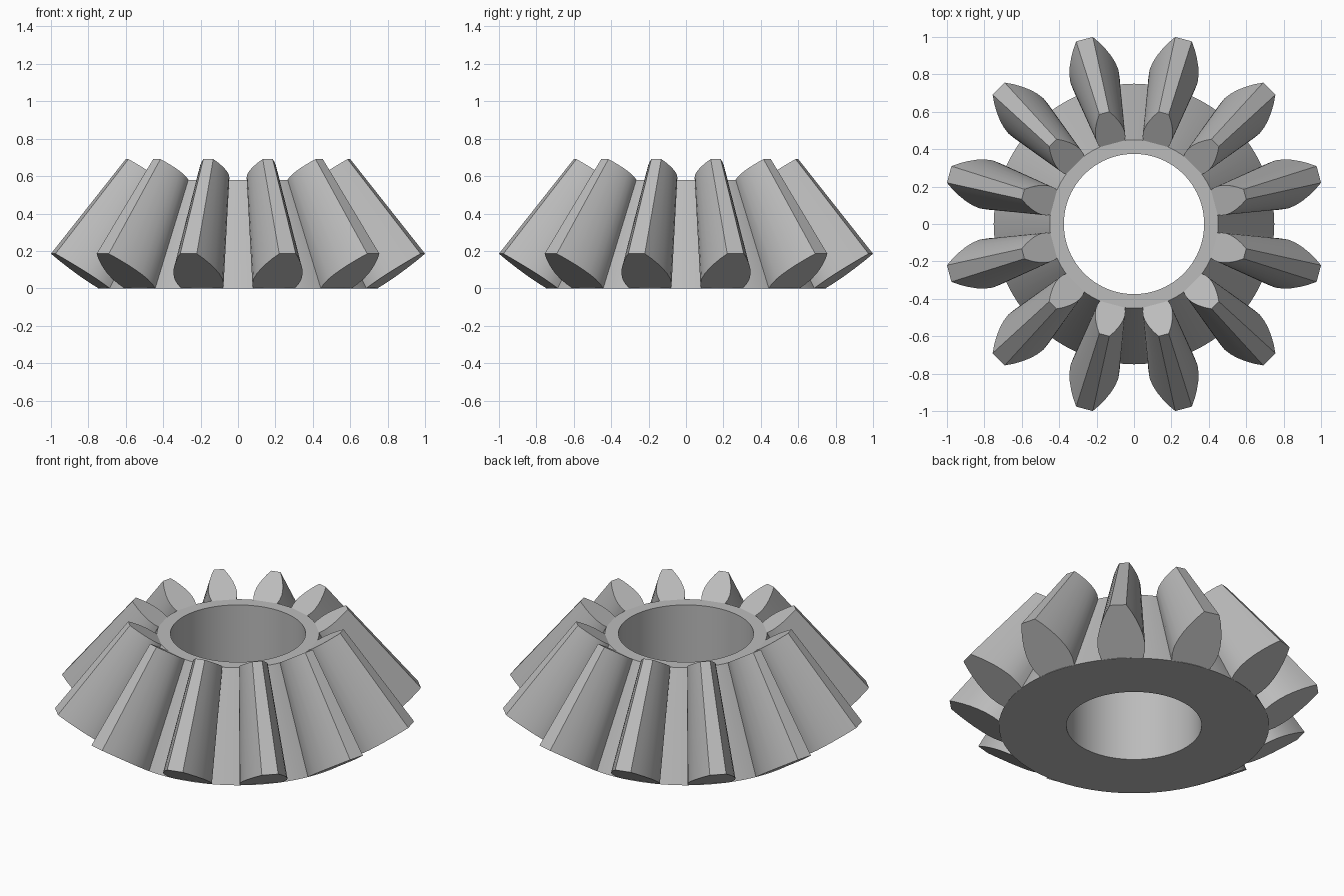
import bpy, bmesh, math
from mathutils import Matrix, Vector

cube = bpy.data.objects.get("Cube")
if cube:
    bpy.data.objects.remove(cube, do_unlink=True)

APEX = Vector((0, 0, 1.45))   # point where all the tooth lines converge
SHRINK = 0.6                  # size of the inner tooth end against the outer
TEETH = 12
SEGMENTS = 96

steel = bpy.data.materials.new("grey_steel")
steel.use_nodes = True
grey = (0.5, 0.5, 0.5, 1)
steel.diffuse_color = grey
steel.node_tree.nodes["Principled BSDF"].inputs["Base Color"].default_value = grey


def finish(bm, name):
    bmesh.ops.recalc_face_normals(bm, faces=bm.faces)
    mesh = bpy.data.meshes.new(name)
    bm.to_mesh(mesh)
    bm.free()
    mesh.materials.append(steel)
    obj = bpy.data.objects.new(name, mesh)
    bpy.context.collection.objects.link(obj)
    bpy.ops.object.select_all(action='DESELECT')
    obj.select_set(True)
    bpy.context.view_layer.objects.active = obj
    bpy.ops.object.shade_smooth_by_angle(angle=math.radians(30))
    return obj


# Hub: tapered ring with a straight bore
bm = bmesh.new()
section = [(0.375, 0), (0.75, 0), (0.45, 0.58), (0.375, 0.58)]
rings = []
for r, z in section:
    rings.append([bm.verts.new((r * math.cos(a), r * math.sin(a), z))
                  for a in (math.tau * i / SEGMENTS for i in range(SEGMENTS))])
for k, ring in enumerate(rings):
    above = rings[(k + 1) % len(rings)]
    for i in range(SEGMENTS):
        j = (i + 1) % SEGMENTS
        bm.faces.new((ring[i], ring[j], above[j], above[i]))
finish(bm, "hub")

# Tooth end profile: height fraction from root to tip, half width
flank = [(0, 0.115), (0.12, 0.128), (0.27, 0.133), (0.42, 0.127),
         (0.57, 0.114), (0.72, 0.095), (0.86, 0.073), (1, 0.046)]
root, tip = Vector((0.741, 0, 0)), Vector((1.023, 0, 0.185))
side = [root.lerp(tip, t) + Vector((0, w, 0)) for t, w in flank]
outline = side + [Vector((p.x, -p.y, p.z)) for p in reversed(side)]

# Teeth: each profile shrinks towards the apex
for n in range(TEETH):
    turn = Matrix.Rotation(math.tau * (n + 0.5) / TEETH, 3, 'Z')
    bm = bmesh.new()
    outer = [bm.verts.new(turn @ p) for p in outline]
    inner = [bm.verts.new(turn @ APEX.lerp(p, SHRINK)) for p in outline]
    bm.faces.new(outer)
    bm.faces.new(inner)
    for i in range(len(outline)):
        j = (i + 1) % len(outline)
        bm.faces.new((outer[i], outer[j], inner[j], inner[i]))
    finish(bm, f"tooth_{n + 1}")
